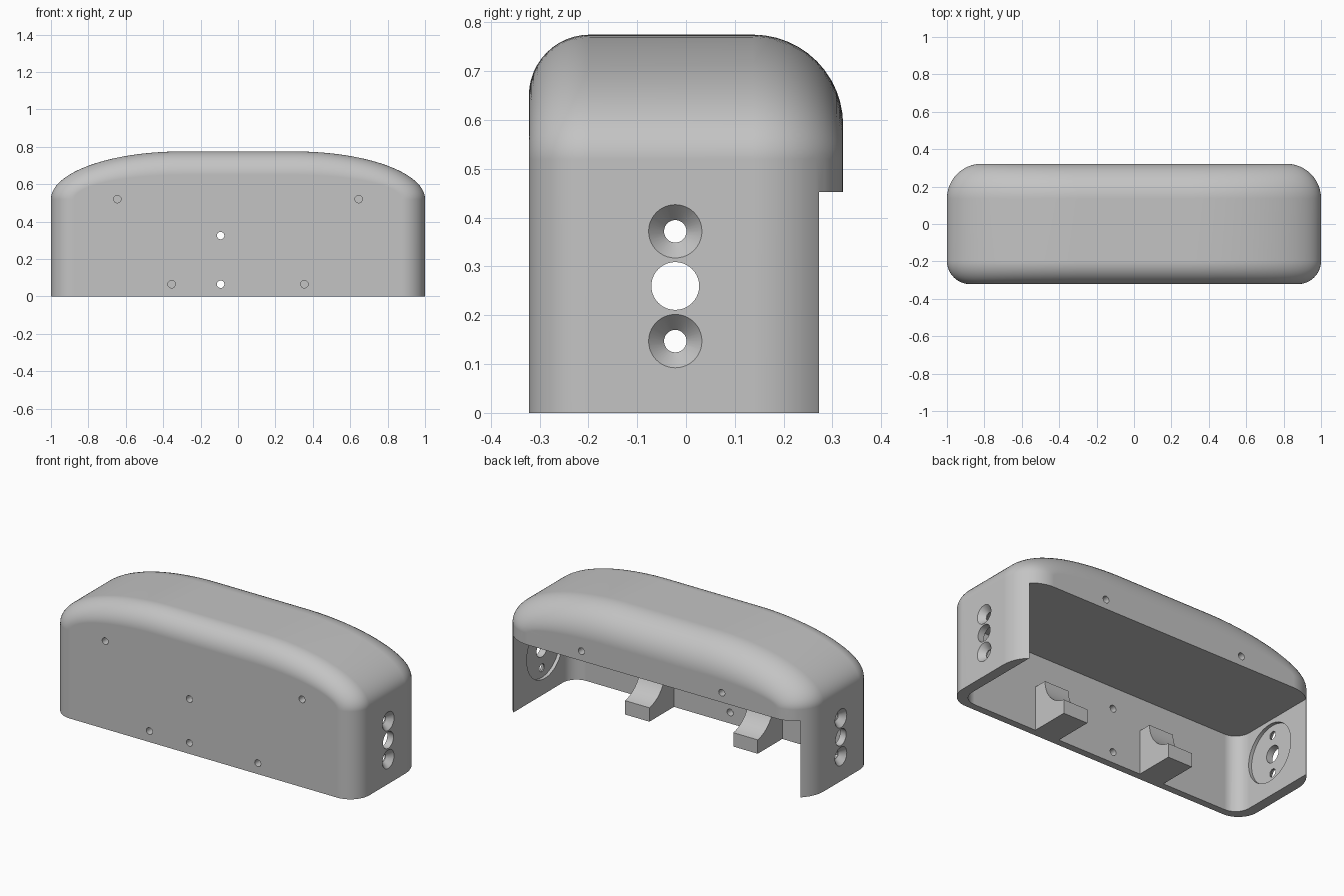
import bpy, bmesh, math
from mathutils import Matrix, Vector

cube = bpy.data.objects.get("Cube")
if cube:
    bpy.data.objects.remove(cube, do_unlink=True)

grey = bpy.data.materials.new("plain grey")
grey.use_nodes = True
COLOUR = (0.55, 0.55, 0.55, 1)
grey.diffuse_color = COLOUR
grey.node_tree.nodes["Principled BSDF"].inputs["Base Color"].default_value = COLOUR


def make(name, bm):
    bmesh.ops.recalc_face_normals(bm, faces=bm.faces)
    mesh = bpy.data.meshes.new(name)
    bm.to_mesh(mesh)
    bm.free()
    mesh.materials.append(grey)
    obj = bpy.data.objects.new(name, mesh)
    bpy.context.collection.objects.link(obj)
    return obj


def loft(name, rings):
    """Skin a list of equal closed rings and cap both ends."""
    bm = bmesh.new()
    loops = [[bm.verts.new(p) for p in ring] for ring in rings]
    n = len(loops[0])
    for a, b in zip(loops, loops[1:]):
        for i in range(n):
            j = (i + 1) % n
            bm.faces.new((a[i], a[j], b[j], b[i]))
    bm.faces.new(loops[0])
    bm.faces.new(loops[-1])
    return make(name, bm)


def box(name, lo, hi):
    (x0, y0, z0), (x1, y1, z1) = lo, hi
    return loft(name, [[(x0, y0, z), (x1, y0, z), (x1, y1, z), (x0, y1, z)]
                       for z in (z0, z1)])


def rod(name, start, end, r1, r2=None, sides=40):
    """Cylinder or cone between two points."""
    start, end = Vector(start), Vector(end)
    axis = end - start
    turn = axis.to_track_quat('Z', 'Y').to_matrix().to_4x4()
    bm = bmesh.new()
    bmesh.ops.create_cone(bm, cap_ends=True, segments=sides, radius1=r1,
                          radius2=r1 if r2 is None else r2, depth=axis.length,
                          matrix=Matrix.Translation((start + end) / 2) @ turn)
    return make(name, bm)


def combine(target, tool, operation='DIFFERENCE'):
    """Apply a boolean at once and remove its tool."""
    mod = target.modifiers.new("boolean", 'BOOLEAN')
    mod.operation, mod.solver, mod.object = operation, 'EXACT', tool
    graph = bpy.context.evaluated_depsgraph_get()
    mesh = bpy.data.meshes.new_from_object(target.evaluated_get(graph))
    target.modifiers.clear()
    target.data = mesh
    bpy.data.objects.remove(tool, do_unlink=True)


# Outer block: domed section, lofted front to back with rounded edges
DEPTH, TOP, SHOULDER, FLAT = 0.322, 0.775, 0.52, 0.3


def section(inset, y, steps=28):
    half = []
    for i in range(steps + 1):
        t = math.pi / 2 * i / steps
        half.append((FLAT + (1 - FLAT - inset) * math.cos(t),
                     SHOULDER + (TOP - SHOULDER - inset) * math.sin(t)))
    half = [(1 - inset, 0)] + half
    return [(x, y, z) for x, z in half] + [(-x, y, z) for x, z in reversed(half)]


def rounding(radius, side, steps=12):
    angles = [math.pi / 2 * i / steps for i in range(steps + 1)]
    return [section(radius * (1 - math.sin(t)),
                    side * (DEPTH - radius * (1 - math.cos(t)))) for t in angles]


housing = loft("housing", rounding(0.125, -1) + rounding(0.185, 1)[::-1])

# Open lower cavity with rounded front corners, and the shortened side walls
INNER_X, INNER_Y, CEILING, CORNER = 0.94, -0.28, 0.453, 0.09
plan = []
for i in range(9):
    t = math.pi / 2 * i / 8
    plan.append((INNER_X - CORNER + CORNER * math.cos(t),
                 INNER_Y + CORNER - CORNER * math.sin(t)))
plan = [(INNER_X, 0.6)] + plan
plan += [(-x, y) for x, y in reversed(plan)]
combine(housing, loft("cavity", [[(x, y, z) for x, y in plan] for z in (-0.2, CEILING)]))
combine(housing, box("back_notch", (-1.2, 0.273, -0.2), (1.2, 0.6, CEILING)))

# Two cradle brackets with a round seat
AXIS_Y, AXIS_Z, SEAT = -0.022, 0.26, 0.18
profile = [(INNER_Y - 0.015, 0), (-0.05, 0)]
for i in range(13):
    t = math.radians(261 - 81 * i / 12)
    profile.append((AXIS_Y + SEAT * math.cos(t), AXIS_Z + SEAT * math.sin(t)))
profile.append((INNER_Y - 0.015, AXIS_Z))
for side in (-1, 1):
    bracket = loft("bracket", [[(side * 0.355 + w, y, z) for y, z in profile]
                               for w in (-0.08, 0.08)])
    combine(housing, bracket, 'UNION')

# Side walls: inner round recess, centre bore and two countersunk holes
for side in (-1, 1):
    combine(housing, rod("recess", (side * 0.9, AXIS_Y, AXIS_Z),
                         (side * 0.96, AXIS_Y, AXIS_Z), 0.17, sides=64))
for z, radius in ((AXIS_Z, 0.049), (0.147, 0.023), (0.372, 0.023)):
    combine(housing, rod("bore", (-1.1, AXIS_Y, z), (1.1, AXIS_Y, z), radius))
    if radius < 0.04:
        for side in (-1, 1):
            combine(housing, rod("countersink", (side * 1.01, AXIS_Y, z),
                                 (side * 0.965, AXIS_Y, z), 0.064, 0.022))

# Front holes: two through the wall, four blind
for z in (0.065, 0.325):
    combine(housing, rod("through_hole", (-0.093, -0.4, z), (-0.093, -0.2, z), 0.02, sides=24))
for x, z in ((0.355, 0.065), (0.645, 0.52)):
    for side in (-1, 1):
        combine(housing, rod("blind_hole", (side * x, -0.4, z), (side * x, -0.17, z),
                             0.02, sides=24))

# Blind holes in the back
for side in (-1, 1):
    combine(housing, rod("back_hole", (side * 0.46, 0.4, 0.51), (side * 0.46, 0.2, 0.51),
                         0.02, sides=24))

# Smooth shading with crisp edges
bpy.ops.object.select_all(action='DESELECT')
housing.select_set(True)
bpy.context.view_layer.objects.active = housing
bpy.ops.object.shade_smooth_by_angle(angle=math.radians(28))
housing.modifiers.new("even_normals", 'WEIGHTED_NORMAL').keep_sharp = True
